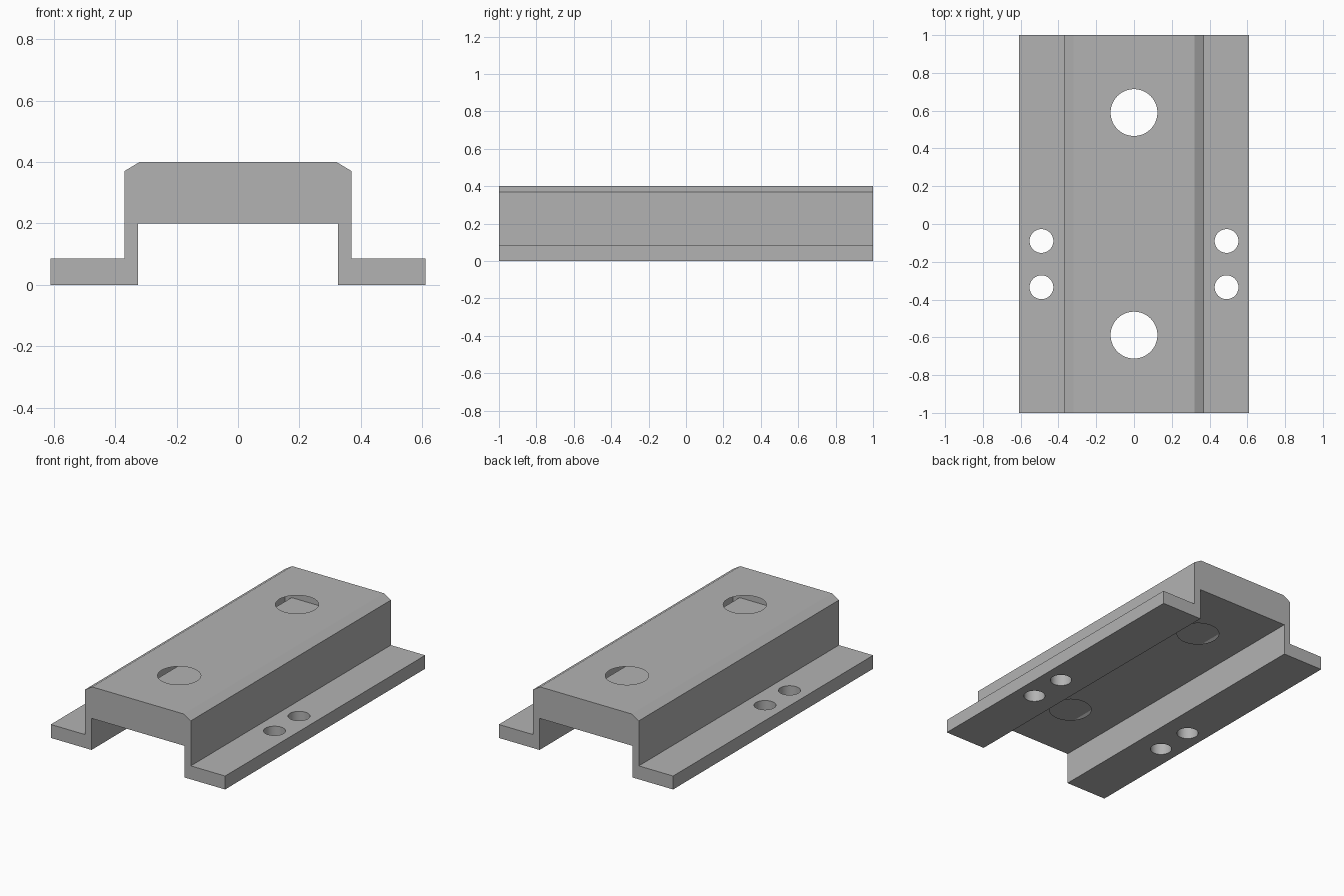
import bpy
import bmesh

LENGTH = 2.0
BIG_R, SMALL_R = 0.124, 0.063

cube = bpy.data.objects.get("Cube")
if cube:
    bpy.data.objects.remove(cube, do_unlink=True)

grey = bpy.data.materials.new("plain grey")
grey.use_nodes = True
colour = (0.45, 0.45, 0.45, 1)
grey.diffuse_color = colour
grey.node_tree.nodes["Principled BSDF"].inputs["Base Color"].default_value = colour

# Hat-shaped cross-section, mirrored and extruded along the length
half = [(0.325, 0.2), (0.325, 0), (0.61, 0), (0.61, 0.085),
        (0.37, 0.085), (0.37, 0.37), (0.32, 0.4)]
outline = half + [(-x, z) for x, z in reversed(half)]
bm = bmesh.new()
face = bm.faces.new([bm.verts.new((x, -LENGTH / 2, z)) for x, z in outline])
ext = bmesh.ops.extrude_face_region(bm, geom=[face])
moved = [v for v in ext["geom"] if isinstance(v, bmesh.types.BMVert)]
bmesh.ops.translate(bm, vec=(0, LENGTH, 0), verts=moved)
bmesh.ops.recalc_face_normals(bm, faces=bm.faces)
mesh = bpy.data.meshes.new("mounting_bracket")
bm.to_mesh(mesh)
bm.free()
bracket = bpy.data.objects.new("mounting_bracket", mesh)
bpy.context.collection.objects.link(bracket)
mesh.materials.append(grey)


def drill(x, y, radius):
    """Cut a vertical round hole through the bracket."""
    bpy.ops.mesh.primitive_cylinder_add(vertices=48, radius=radius, depth=1, location=(x, y, 0.2))
    cutter = bpy.context.object
    cutter.name = "hole_cutter"
    cutter.hide_render = True
    cutter.data.materials.append(grey)
    mod = bracket.modifiers.new("hole", "BOOLEAN")
    mod.operation, mod.solver, mod.object = "DIFFERENCE", "EXACT", cutter
    bpy.context.view_layer.objects.active = bracket
    bpy.ops.object.modifier_apply(modifier=mod.name)
    bpy.data.objects.remove(cutter, do_unlink=True)


# Two large holes in the raised deck, a pair of screw holes in each flange
for y in (-0.588, 0.59):
    drill(0, y, BIG_R)
for x in (-0.49, 0.49):
    for y in (-0.09, -0.335):
        drill(x, y, SMALL_R)

# The deck is a hollow shell: the large holes have no tube between the skins
bm = bmesh.new()
bm.from_mesh(bracket.data)
tubes = [f for f in bm.faces
         if abs(f.normal.z) < 0.1 and abs(f.calc_center_median().x) < 0.2
         and abs(f.calc_center_median().y) < 0.9]
bmesh.ops.delete(bm, geom=tubes, context="FACES")
bm.to_mesh(bracket.data)
bm.free()

# Smooth hole walls, crisp folds
bpy.ops.object.select_all(action="DESELECT")
bracket.select_set(True)
bpy.context.view_layer.objects.active = bracket
bpy.ops.object.shade_smooth_by_angle(angle=0.4)
